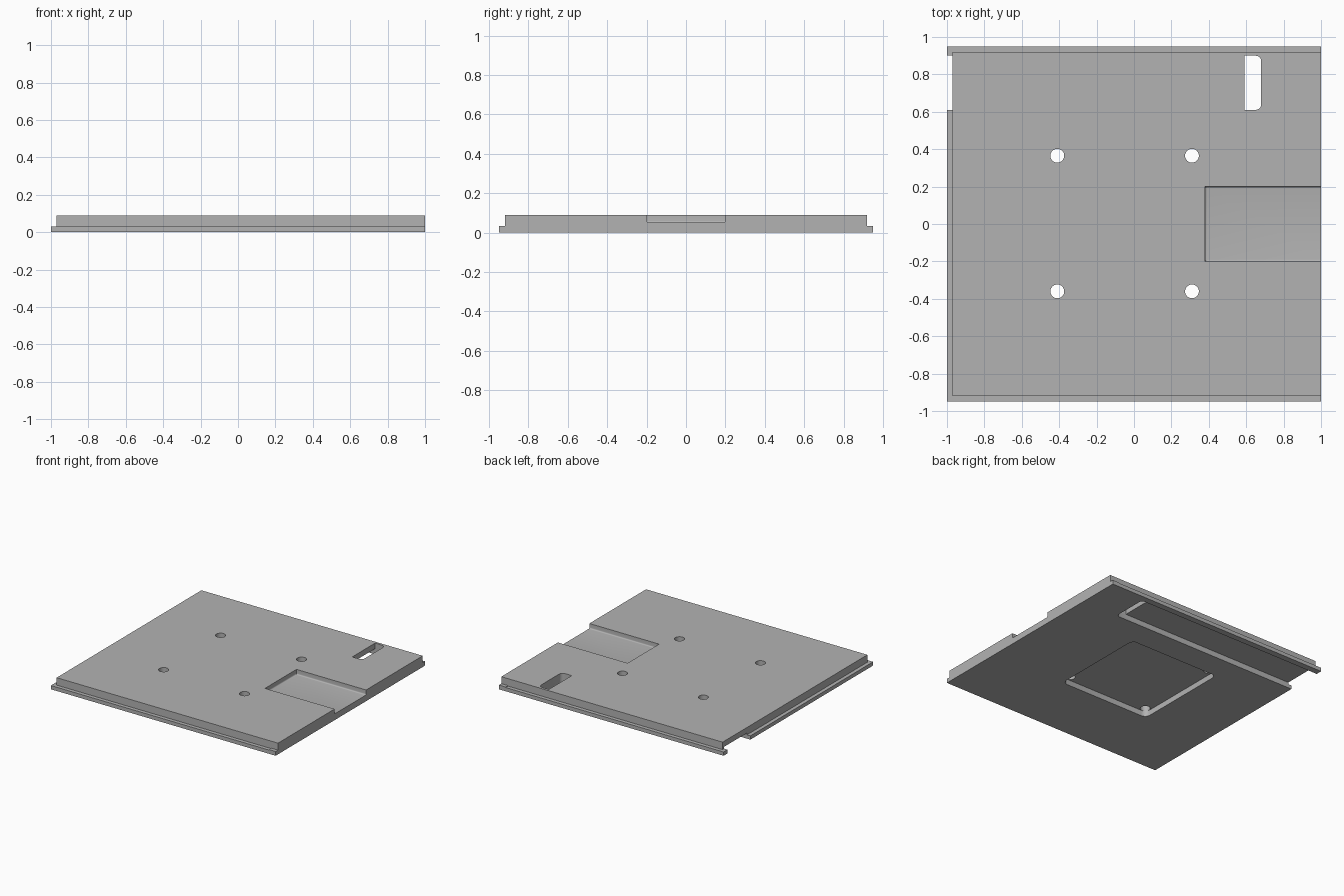
import bpy
import bmesh
from math import radians

cube = bpy.data.objects.get("Cube")
if cube:
    bpy.data.objects.remove(cube, do_unlink=True)

grey = bpy.data.materials.new("plain grey")
grey.use_nodes = True
colour = (0.45, 0.45, 0.45, 1)
grey.diffuse_color = colour
grey.node_tree.nodes["Principled BSDF"].inputs["Base Color"].default_value = colour


def finish(name, bm):
    bmesh.ops.recalc_face_normals(bm, faces=bm.faces[:])
    mesh = bpy.data.meshes.new(name)
    bm.to_mesh(mesh)
    bm.free()
    mesh.materials.append(grey)
    obj = bpy.data.objects.new(name, mesh)
    bpy.context.collection.objects.link(obj)
    return obj


def block(name, x, y, z, radius=0, rounded=lambda edge: True):
    """Box between limits, with chosen edges rounded."""
    bm = bmesh.new()
    bmesh.ops.create_cube(bm, size=1)
    for v in bm.verts:
        for i, (low, high) in enumerate((x, y, z)):
            v.co[i] = high if v.co[i] > 0 else low
    if radius:
        edges = [e for e in bm.edges if rounded(e)]
        bmesh.ops.bevel(bm, geom=edges, offset=radius, segments=5,
                        profile=0.5, affect='EDGES')
    return finish(name, bm)


def rod(name, x, y, radius):
    bm = bmesh.new()
    bmesh.ops.create_cone(bm, cap_ends=True, segments=32, radius1=radius,
                          radius2=radius, depth=0.4)
    bmesh.ops.translate(bm, verts=bm.verts[:], vec=(x, y, 0))
    return finish(name, bm)


def combine(target, tool, operation='DIFFERENCE'):
    mod = target.modifiers.new(operation.lower(), 'BOOLEAN')
    mod.operation = operation
    mod.solver = 'EXACT'
    mod.object = tool
    bpy.context.view_layer.objects.active = target
    bpy.ops.object.modifier_apply(modifier=mod.name)
    bpy.data.objects.remove(tool, do_unlink=True)


def upright(edge):
    a, b = edge.verts
    return abs(a.co.z - b.co.z) > 0.01


def low_edge(edge):
    return all(v.co.z < 0.07 for v in edge.verts)


# Plate with a thin lip along the front, back and right side
plate = block("plate", (-1, 1), (-0.95, 0.95), (0, 0.03))
combine(plate, block("body", (-0.97, 1), (-0.92, 0.92), (0.01, 0.09)), 'UNION')
for side in (-1, 1):
    y = sorted((side * 0.90, side * 0.95))
    combine(plate, block("lip_end", (0.94, 1), y, (0.01, 0.034)), 'UNION')

# Shallow tray on top, open at the left side
combine(plate, block("tray_cutter", (0.38, 1.2), (-0.2, 0.2), (0.05, 0.2), 0.01, low_edge))

# Long channel underneath, open at the right side
combine(plate, block("channel_cutter", (-1.2, 0.68), (0.61, 0.90), (-0.1, 0.045), 0.03, upright))

# Slot through the closed end of the channel
combine(plate, block("slot_cutter", (0.59, 0.68), (0.61, 0.90), (0.02, 0.2), 0.03,
                     lambda e: upright(e) and e.verts[0].co.x > 0.65))

# Square recess underneath
combine(plate, block("recess_cutter", (-0.45, 0.35), (-0.4, 0.4), (-0.1, 0.045), 0.045, upright))

# Four bolt holes
for x in (-0.41, 0.31):
    for y in (-0.36, 0.365):
        combine(plate, rod("hole_cutter", x, y, 0.037))

bpy.ops.object.select_all(action='DESELECT')
plate.select_set(True)
bpy.context.view_layer.objects.active = plate
bpy.ops.object.shade_smooth_by_angle(angle=radians(30))
